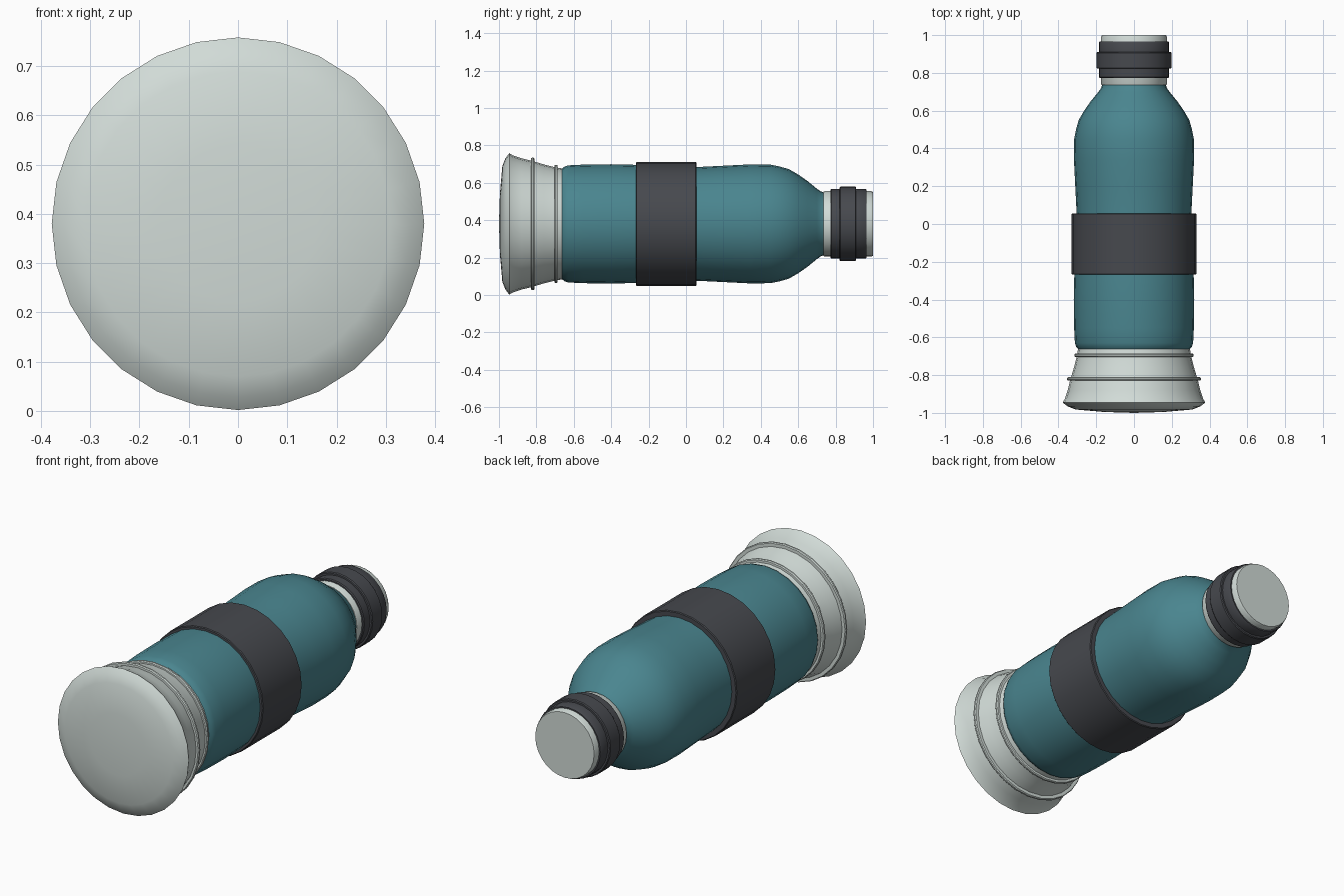
import bpy
import bmesh
import math

if "Cube" in bpy.data.objects:
    bpy.data.objects.remove(bpy.data.objects["Cube"])

SIDES = 28
AXIS_Z = 0.38


def material(name, colour):
    m = bpy.data.materials.new(name)
    m.diffuse_color = (*colour, 1)
    m.use_nodes = True
    m.node_tree.nodes["Principled BSDF"].inputs["Base Color"].default_value = m.diffuse_color
    return m


teal = material("teal", (0.068, 0.235, 0.275))
pale = material("pale grey", (0.64, 0.71, 0.68))
dark = material("charcoal", (0.062, 0.066, 0.076))


def lathe(name, profile, mat):
    """Revolve (y, radius) points around the horizontal long axis; radius 0 makes a pole."""
    bm = bmesh.new()
    rings = []
    for y, r in profile:
        if r == 0:
            rings.append([bm.verts.new((0, y, AXIS_Z))] * SIDES)
            continue
        angles = [2 * math.pi * i / SIDES for i in range(SIDES)]
        rings.append([bm.verts.new((r * math.sin(a), y, AXIS_Z + r * math.cos(a)))
                      for a in angles])
    for a, b in zip(rings, rings[1:]):
        for i in range(SIDES):
            j = (i + 1) % SIDES
            bm.faces.new(list(dict.fromkeys((a[i], a[j], b[j], b[i]))))
    bmesh.ops.recalc_face_normals(bm, faces=bm.faces)
    mesh = bpy.data.meshes.new(name)
    bm.to_mesh(mesh)
    bm.free()
    mesh.materials.append(mat)
    obj = bpy.data.objects.new(name, mesh)
    bpy.context.collection.objects.link(obj)
    bpy.ops.object.select_all(action='DESELECT')
    obj.select_set(True)
    bpy.context.view_layer.objects.active = obj
    bpy.ops.object.shade_smooth_by_angle(angle=math.radians(35))
    return obj


# Flared cup with a slightly domed end
lathe("flared_cup", [
    (-1.0, 0), (-0.995, 0.16), (-0.982, 0.31), (-0.965, 0.352), (-0.945, 0.378),
    (-0.925, 0.366), (-0.88, 0.351), (-0.83, 0.339), (-0.76, 0.318),
    (-0.70, 0.303), (-0.66, 0.296), (-0.66, 0)], pale)

# Two thin raised beads around the cup
for name, y, r in (("wide_bead", -0.82, 0.354), ("narrow_bead", -0.695, 0.316)):
    lathe(name, [(y - 0.009, r - 0.04), (y - 0.009, r - 0.004), (y - 0.004, r),
                 (y + 0.004, r), (y + 0.009, r - 0.004), (y + 0.009, r - 0.04)], pale)

# Main bottle body with waist and shoulder
lathe("bottle_body", [
    (-0.665, 0), (-0.665, 0.294), (-0.65, 0.306), (-0.63, 0.313), (-0.55, 0.317),
    (-0.40, 0.319), (-0.27, 0.316), (-0.10, 0.305), (0.06, 0.304),
    (0.20, 0.311), (0.34, 0.318), (0.45, 0.317), (0.50, 0.307), (0.55, 0.293),
    (0.60, 0.264), (0.65, 0.229), (0.70, 0.188), (0.72, 0.174), (0.74, 0.167),
    (0.74, 0)], teal)

# Grip band around the waist
lathe("grip_band", [(-0.268, 0.29), (-0.268, 0.327), (-0.264, 0.331),
                    (0.052, 0.331), (0.056, 0.327), (0.056, 0.29)], dark)

# Neck running through to the flat lid top
lathe("neck_and_lid", [(0.735, 0), (0.735, 0.172), (0.74, 0.175), (0.99, 0.175),
                       (1.0, 0.170), (1.0, 0)], pale)

# Stepped collar on the lid
lathe("lid_collar", [
    (0.772, 0.16), (0.772, 0.182), (0.777, 0.186), (0.822, 0.186),
    (0.822, 0.195), (0.827, 0.199), (0.905, 0.199), (0.910, 0.195),
    (0.910, 0.186), (0.960, 0.186), (0.966, 0.182), (0.966, 0.16)], dark)
